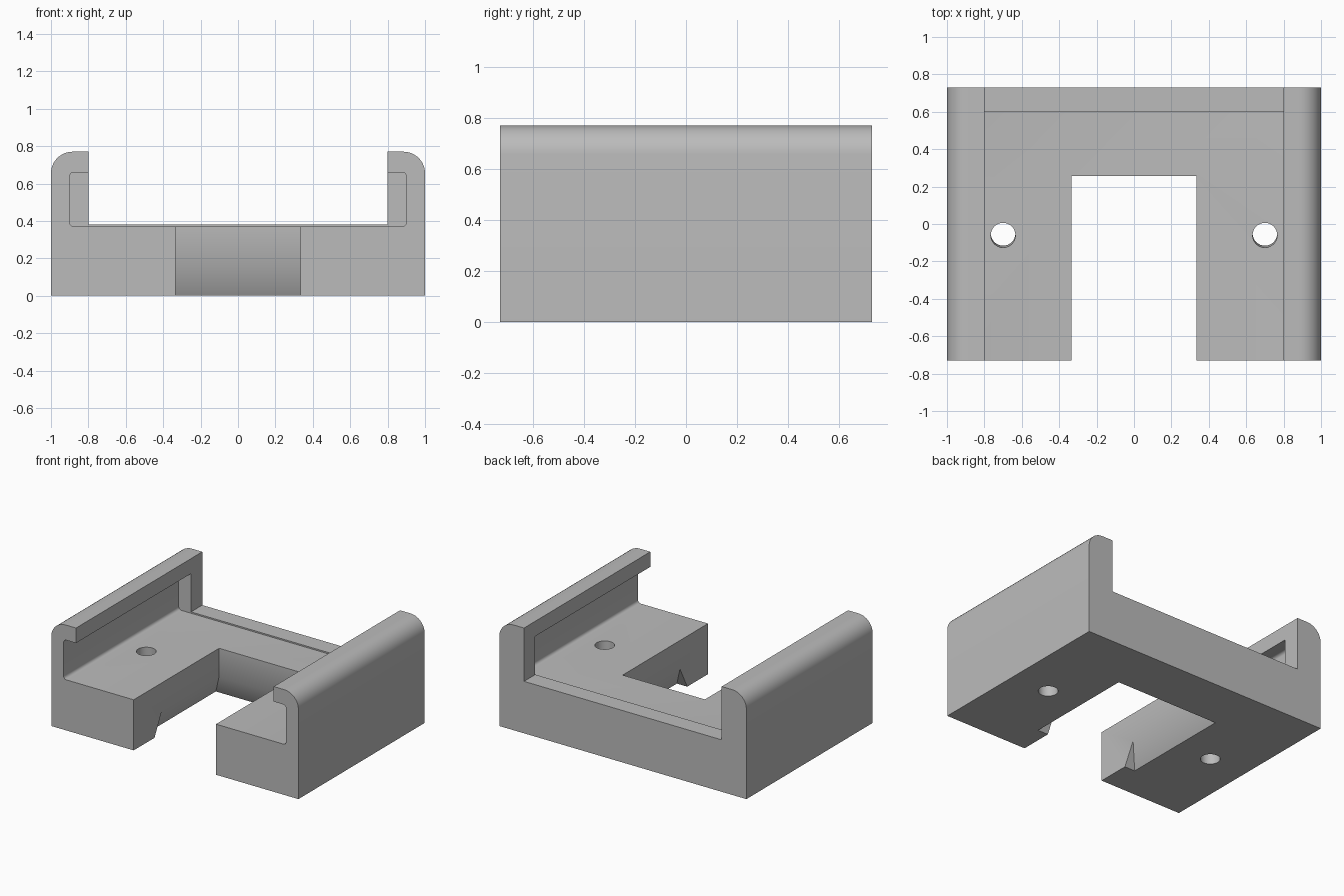
import bpy, bmesh, math
from mathutils import Vector

cube = bpy.data.objects.get("Cube")
if cube:
    bpy.data.objects.remove(cube, do_unlink=True)

grey = bpy.data.materials.new("plain grey")
grey.use_nodes = True
grey.diffuse_color = (0.5, 0.5, 0.5, 1)
grey.node_tree.nodes["Principled BSDF"].inputs["Base Color"].default_value = (0.5, 0.5, 0.5, 1)

HALF_DEPTH = 0.73


def make_object(name, bm):
    bmesh.ops.recalc_face_normals(bm, faces=bm.faces)
    mesh = bpy.data.meshes.new(name)
    bm.to_mesh(mesh)
    bm.free()
    mesh.materials.append(grey)
    obj = bpy.data.objects.new(name, mesh)
    bpy.context.collection.objects.link(obj)
    return obj


def round_corner(corner, before, after, radius, steps):
    """Points of a right-angled corner rounded to a radius."""
    c = Vector(corner)
    a = (Vector(before) - c).normalized() * radius
    b = (Vector(after) - c).normalized() * radius
    points = []
    for i in range(steps + 1):
        t = math.pi / 2 * i / steps
        points.append(c + a * (1 - math.sin(t)) + b * (1 - math.cos(t)))
    return points


def extrude_profile(name, profile, y0, y1):
    """Closed x-z profile pulled along y."""
    bm = bmesh.new()
    face = bm.faces.new([bm.verts.new((x, y0, z)) for x, z in profile])
    new = bmesh.ops.extrude_face_region(bm, geom=[face])["geom"]
    verts = [g for g in new if isinstance(g, bmesh.types.BMVert)]
    bmesh.ops.translate(bm, verts=verts, vec=(0, y1 - y0, 0))
    return make_object(name, bm)


# Body: U-shaped section with rounded outer shoulders
half = [(0.8, 0.38), (0.8, 0.77)]
half += [tuple(p) for p in round_corner((1, 0.77), (0.8, 0.77), (1, 0), 0.115, 10)]
half += [(1, 0)]
section = half + [(-x, z) for x, z in reversed(half)]
body = extrude_profile("rail_bracket", section, -HALF_DEPTH, HALF_DEPTH)

# Channel under the side lips, stopped short of the back
rect = [(-0.9, 0.37), (0.9, 0.37), (0.9, 0.66), (-0.9, 0.66)]
channel = []
for i, corner in enumerate(rect):
    channel += round_corner(corner, rect[i - 1], rect[(i + 1) % 4], 0.022, 4)
cutters = [extrude_profile("channel_cutter", channel, -0.9, 0.6)]

# Front slot
w = 0.333
cutters.append(extrude_profile(
    "slot_cutter", [(-w, -0.2), (w, -0.2), (w, 0.6), (-w, 0.6)], -0.9, 0.257))

# Flared undercut around the lower edge of the slot
bm = bmesh.new()
rings = []
for z in (-0.05, 0.3):
    inset = 0.52 * z
    x, front, back = 0.417 - inset, -0.49 + inset, 0.34 - inset
    rings.append([bm.verts.new((px, py, z)) for px, py in
                  ((-x, front), (x, front), (x, back), (-x, back))])
for ring in rings:
    bm.faces.new(ring)
for i in range(4):
    j = (i + 1) % 4
    bm.faces.new((rings[0][i], rings[0][j], rings[1][j], rings[1][i]))
cutters.append(make_object("undercut_cutter", bm))

# Screw holes, leaning slightly
for side in (-1, 1):
    bm = bmesh.new()
    bmesh.ops.create_cone(bm, cap_ends=True, segments=32,
                          radius1=0.066, radius2=0.066, depth=0.56)
    hole = make_object("screw_hole_cutter", bm)
    hole.location = (side * 0.7, -0.055, 0.19)
    hole.rotation_euler.x = 0.027
    cutters.append(hole)

# Cut everything out of the body
bpy.context.view_layer.update()
bpy.ops.object.select_all(action="DESELECT")
body.select_set(True)
bpy.context.view_layer.objects.active = body
for cutter in cutters:
    cutter.hide_render = True
    mod = body.modifiers.new(cutter.name, "BOOLEAN")
    mod.operation = "DIFFERENCE"
    mod.solver = "EXACT"
    mod.object = cutter
    bpy.ops.object.modifier_apply(modifier=mod.name)
for cutter in cutters:
    bpy.data.objects.remove(cutter, do_unlink=True)

bpy.ops.object.shade_smooth_by_angle(angle=math.radians(30))
